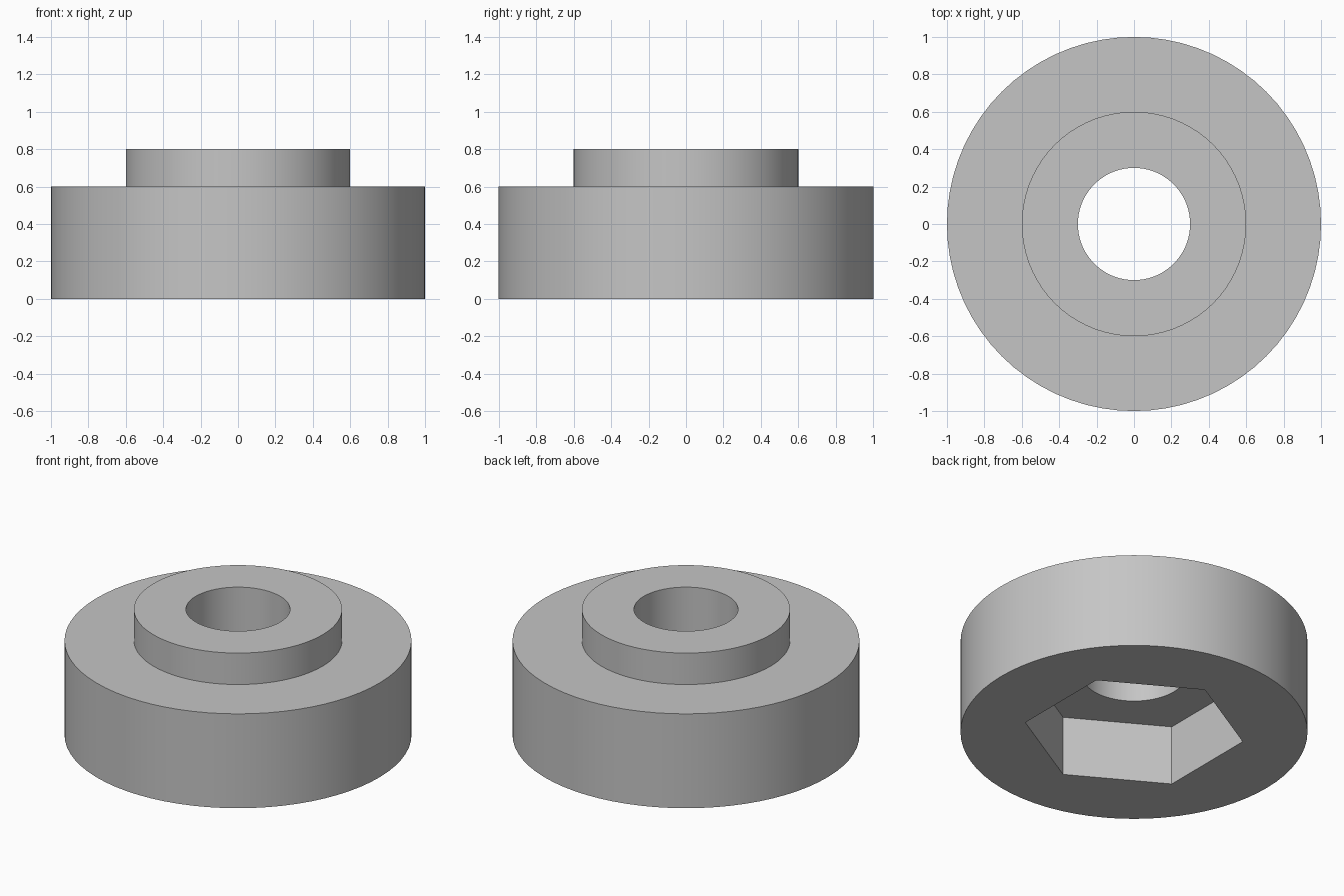
import bpy
import bmesh
import math

if "Cube" in bpy.data.objects:
    bpy.data.objects.remove(bpy.data.objects["Cube"], do_unlink=True)

SIDES = 72
POCKET_RADIUS = 0.636
POCKET_DEPTH = 0.38

# Plain grey material
grey = bpy.data.materials.new("plain_grey")
grey.use_nodes = True
colour = (0.56, 0.56, 0.56, 1)
grey.diffuse_color = colour
grey.node_tree.nodes["Principled BSDF"].inputs["Base Color"].default_value = colour


def circle(radius):
    return lambda angle: radius


def hexagon(radius):
    # Distance to a hexagon's edge, with corners on the y axis
    sector = math.pi / 3
    return lambda angle: radius * math.cos(sector / 2) / math.cos(
        (angle + sector / 2) % sector - sector / 2)


def ring(bm, outline, z):
    angles = [math.tau * i / SIDES for i in range(SIDES)]
    return [bm.verts.new((outline(a) * math.cos(a), outline(a) * math.sin(a), z))
            for a in angles]


# Closed section: base, outer wall, collar, bore and hexagonal nut pocket
section = [
    (hexagon(POCKET_RADIUS), 0), (circle(1), 0),
    (circle(1), 0.6), (circle(0.6), 0.6),
    (circle(0.6), 0.8), (circle(0.3), 0.8),
    (circle(0.3), POCKET_DEPTH), (hexagon(POCKET_RADIUS), POCKET_DEPTH),
]
bm = bmesh.new()
rings = [ring(bm, outline, z) for outline, z in section]
for lower, upper in zip(rings, rings[1:] + rings[:1]):
    for i in range(SIDES):
        j = (i + 1) % SIDES
        bm.faces.new((lower[i], lower[j], upper[j], upper[i]))
bmesh.ops.recalc_face_normals(bm, faces=bm.faces)

mesh = bpy.data.meshes.new("knob_body")
bm.to_mesh(mesh)
bm.free()
mesh.materials.append(grey)
knob = bpy.data.objects.new("knob_body", mesh)
bpy.context.collection.objects.link(knob)

# Smooth round walls, sharp rims and pocket corners
bpy.ops.object.select_all(action="DESELECT")
knob.select_set(True)
bpy.context.view_layer.objects.active = knob
bpy.ops.object.shade_smooth_by_angle(angle=math.radians(30))
